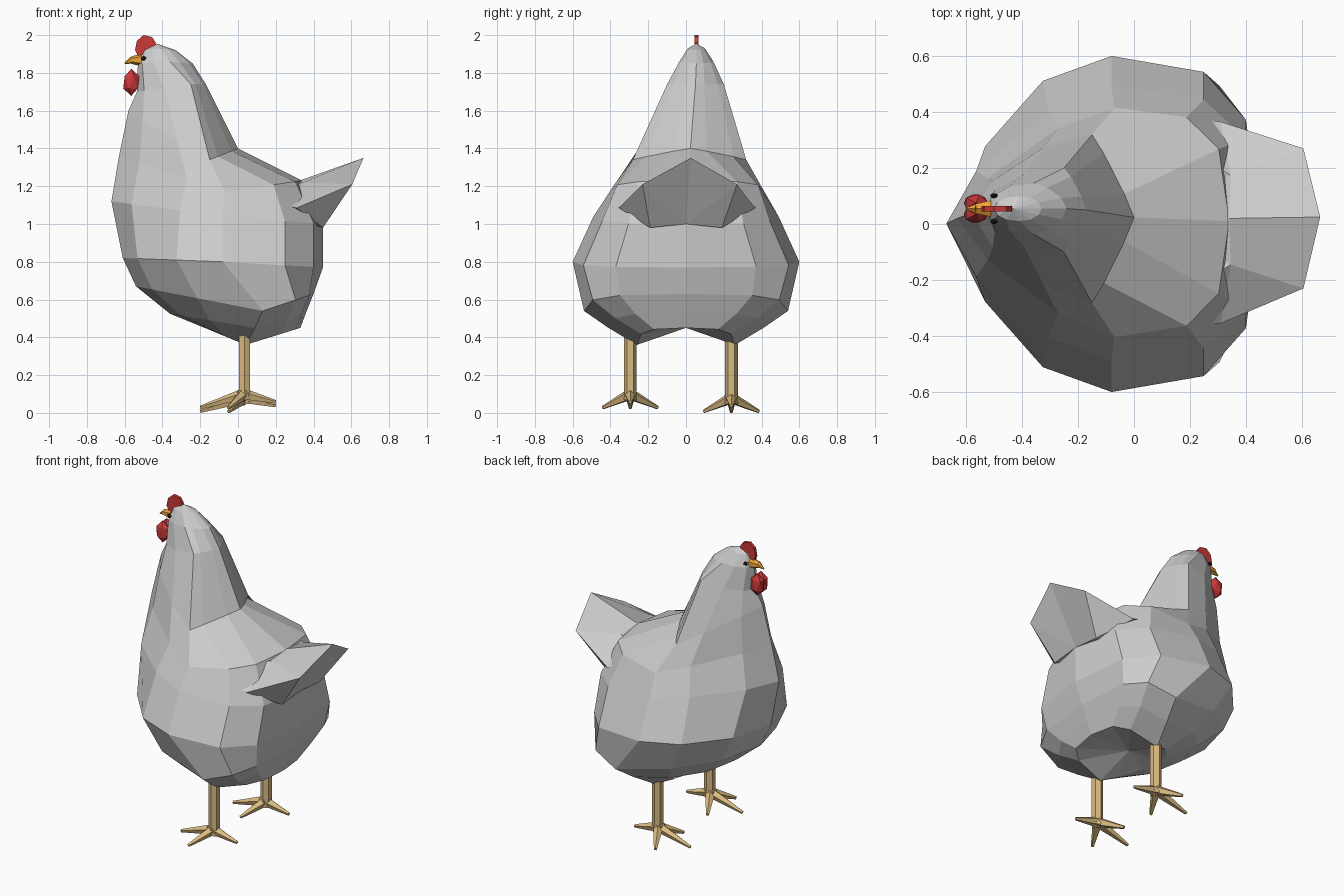
import bpy, bmesh
from math import cos, sin, pi
from mathutils import Vector

if "Cube" in bpy.data.objects:
    bpy.data.objects.remove(bpy.data.objects["Cube"])


def material(name, color):
    m = bpy.data.materials.new(name)
    m.diffuse_color = (*color, 1)
    m.use_nodes = True
    m.node_tree.nodes["Principled BSDF"].inputs["Base Color"].default_value = m.diffuse_color
    return m


RED = material("red", (0.6, 0.04, 0.04))
ORANGE = material("orange", (0.85, 0.36, 0.04))
TAN = material("tan", (0.7, 0.5, 0.22))
BLACK = material("black", (0.01, 0.01, 0.01))
HEAD_Y = 0.055  # the head leans slightly to one side


def finish(name, bm, mat=None):
    bmesh.ops.recalc_face_normals(bm, faces=bm.faces[:])
    mesh = bpy.data.meshes.new(name)
    bm.to_mesh(mesh)
    bm.free()
    ob = bpy.data.objects.new(name, mesh)
    bpy.context.collection.objects.link(ob)
    if mat:
        mesh.materials.append(mat)
    return ob


def add_taper(bm, a, b, r1, r2, sides):
    """Tapered prism running from a to b."""
    a, b = Vector(a), Vector(b)
    d = b - a
    verts = bmesh.ops.create_cone(bm, cap_ends=True, segments=sides, radius1=r1,
                                  radius2=r2, depth=d.length)["verts"]
    bmesh.ops.rotate(bm, verts=verts, matrix=d.to_track_quat('Z', 'Y').to_matrix())
    bmesh.ops.translate(bm, verts=verts, vec=(a + b) / 2)


def add_ball(bm, centre, size, level=1):
    verts = bmesh.ops.create_icosphere(bm, subdivisions=level, radius=1)["verts"]
    bmesh.ops.scale(bm, verts=verts, vec=size)
    bmesh.ops.translate(bm, verts=verts, vec=centre)


# Body and head: lofted rings
# front x, z | widest x, half width, z | back x, z | front and back roundness
RINGS = [
    (-0.20, 0.46, 0.04, 0.26, 0.36, 0.33, 0.45, 1.6, 3.2),
    (-0.36, 0.525, 0.09, 0.41, 0.45, 0.36, 0.53, 2.2, 3.2),
    (-0.54, 0.67, 0.13, 0.54, 0.54, 0.40, 0.63, 2.1, 3.2),
    (-0.61, 0.82, -0.08, 0.60, 0.80, 0.45, 0.77, 1.8, 2.9),
    (-0.67, 1.12, -0.08, 0.49, 1.04, 0.45, 1.00, 1.45, 2.9),
    (-0.63, 1.36, -0.07, 0.41, 1.17, 0.34, 1.23, 1.35, 3.0),
    (-0.58, 1.60, -0.15, 0.30, 1.34, 0.00, 1.40, 1.5, 1.1),
    (-0.535, 1.70, -0.25, 0.15, 1.74, -0.17, 1.74, 2.0, 1.2),
    (-0.53, 1.85, -0.36, 0.09, 1.86, -0.24, 1.85, 2.0, 1.6),
    (-0.50, 1.92, -0.41, 0.045, 1.93, -0.33, 1.92, 2.0, 2.0),
]
SIDES = 12
bm = bmesh.new()
loops = []
for xf, zf, xw, w, zw, xb, zb, nf, nb in RINGS:
    loop = []
    for i in range(SIDES):
        a = 2 * pi * i / SIDES
        c, s = cos(a), sin(a)
        front = c > 0
        n = nf if front else nb
        k = abs(round(c, 6)) ** (2 / n)
        y = w * abs(round(s, 6)) ** (2 / n) * (1 if s > 0 else -1)
        x = xw + k * ((xf if front else xb) - xw)
        z = zw + k * ((zf if front else zb) - zw)
        y += HEAD_Y * min(1, max(0, (z - 1.1) / 0.7))
        loop.append(bm.verts.new((x, y, z)))
    loops.append(loop)
for lo, hi in zip(loops, loops[1:]):
    for i in range(SIDES):
        j = (i + 1) % SIDES
        bm.faces.new((lo[i], lo[j], hi[j], hi[i]))
for loop, tip in ((loops[0], (0.04, 0, 0.45)), (loops[-1], (-0.43, HEAD_Y, 1.955))):
    centre = bm.verts.new(tip)
    for i in range(SIDES):
        bm.faces.new((loop[i], loop[(i + 1) % SIDES], centre))
finish("body", bm)

# Tail: a roof-shaped wedge blending into the back
bm = bmesh.new()
tip = bm.verts.new((0.665, 0.025, 1.35))
ridge = bm.verts.new((0.34, 0.02, 1.235))
under = bm.verts.new((0.45, 0, 1.0))
inner = bm.verts.new((0.0, 0, 1.1))
for s in (1, -1):
    side = bm.verts.new((0.605, s * 0.25 + 0.02, 1.21))
    shoulder = bm.verts.new((0.345, s * 0.16 + 0.015, 1.22))
    corner = bm.verts.new((0.31, s * 0.36 + 0.005, 1.085))
    root = bm.verts.new((-0.06, s * 0.41 + 0.005, 1.165))
    low = bm.verts.new((0.45, s * 0.19, 0.98))
    for f in ((tip, side, shoulder, ridge), (side, corner, shoulder), (tip, under, side),
              (under, low, side), (low, corner, side), (ridge, shoulder, inner),
              (shoulder, corner, root), (shoulder, root, inner), (corner, root, inner),
              (corner, low, inner), (low, under, inner)):
        bm.faces.new(f)
finish("tail", bm)

# Legs with four spread toes
for name, y, lift in (("left_leg", -0.295, 0.02), ("right_leg", 0.24, 0.0)):
    bm = bmesh.new()
    ankle = Vector((0.03, y, 0.1))
    add_taper(bm, (0.035, y, 0.07), (0.035, y, 0.42), 0.034, 0.034, 6)
    add_ball(bm, ankle, (0.045, 0.04, 0.04))
    for dx, dy, z in ((-0.23, 0, 0.03), (0.17, 0, 0.06), (-0.08, 0.145, 0.03), (-0.08, -0.145, 0.03)):
        add_taper(bm, ankle, (0.03 + dx, y + dy, z), 0.032, 0.01, 5)
    ob = finish(name, bm, TAN)
    low = min(v.co.z for v in ob.data.vertices)
    for v in ob.data.vertices:
        if v.co.z < 0.2:
            v.co.z += lift - low

# Comb: thin extruded outline
bm = bmesh.new()
outline = [(-0.545, 1.92), (-0.535, 1.97), (-0.50, 2.0), (-0.455, 1.99),
           (-0.435, 1.96), (-0.44, 1.93), (-0.50, 1.90), (-0.53, 1.89)]
face = bm.faces.new([bm.verts.new((x, HEAD_Y - 0.01, z)) for x, z in outline])
ext = bmesh.ops.extrude_face_region(bm, geom=[face])["geom"]
bmesh.ops.translate(bm, verts=[g for g in ext if isinstance(g, bmesh.types.BMVert)], vec=(0, 0.02, 0))
finish("comb", bm, RED)

# Wattles: pair of faceted lobes
bm = bmesh.new()
for s in (1, -1):
    add_ball(bm, (-0.565, HEAD_Y + s * 0.02, 1.75), (0.048, 0.035, 0.072))
finish("wattles", bm, RED)

# Beak
bm = bmesh.new()
add_taper(bm, (-0.51, HEAD_Y, 1.868), (-0.565, HEAD_Y, 1.868), 0.034, 0.02, 6)
add_taper(bm, (-0.56, HEAD_Y, 1.868), (-0.60, HEAD_Y, 1.85), 0.02, 0.003, 6)
finish("beak", bm, ORANGE)

# Eyes
bm = bmesh.new()
for s in (1, -1):
    add_ball(bm, (-0.50, HEAD_Y + s * 0.046, 1.877), (0.015, 0.01, 0.013))
finish("eyes", bm, BLACK)
